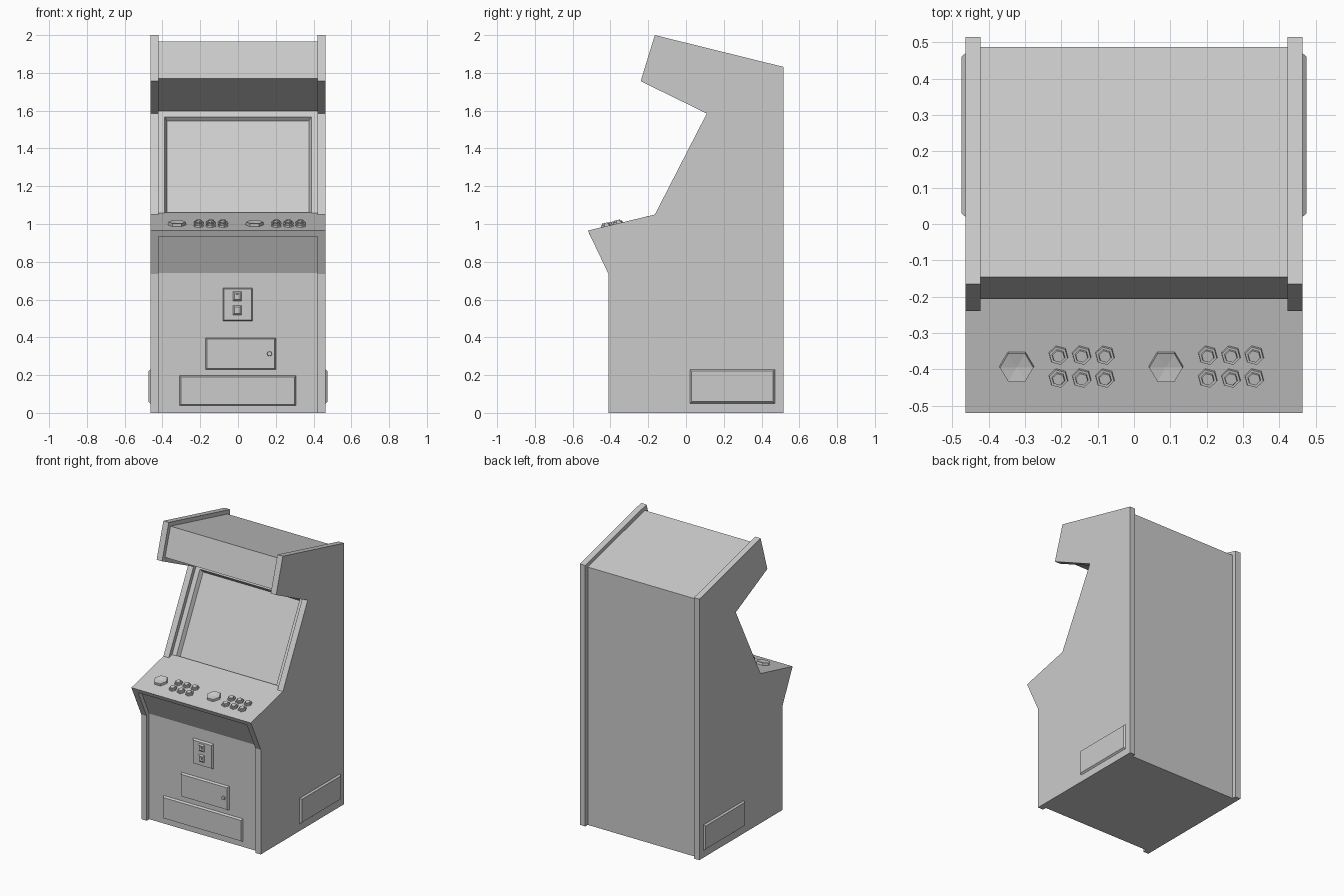
import bpy
import bmesh
from math import atan2, radians
from mathutils import Matrix, Vector

cube = bpy.data.objects.get("Cube")
if cube:
    bpy.data.objects.remove(cube, do_unlink=True)

grey = bpy.data.materials.new("cabinet_grey")
grey.use_nodes = True
grey.diffuse_color = (0.6, 0.6, 0.6, 1)
grey.node_tree.nodes["Principled BSDF"].inputs["Base Color"].default_value = (0.6, 0.6, 0.6, 1)

OUTER, INNER, STEP = 0.464, 0.422, 0.028


def finish(name, bm):
    bmesh.ops.recalc_face_normals(bm, faces=bm.faces)
    mesh = bpy.data.meshes.new(name)
    bm.to_mesh(mesh)
    bm.free()
    mesh.materials.append(grey)
    obj = bpy.data.objects.new(name, mesh)
    bpy.context.collection.objects.link(obj)
    return obj


def extrude_profile(points, x0, x1):
    """Solid from a (y, z) outline between two x positions."""
    bm = bmesh.new()
    face = bm.faces.new([bm.verts.new((x0, y, z)) for y, z in points])
    new = bmesh.ops.extrude_face_region(bm, geom=[face])["geom"]
    bmesh.ops.translate(bm, vec=(x1 - x0, 0, 0),
                        verts=[v for v in new if isinstance(v, bmesh.types.BMVert)])
    bmesh.ops.recalc_face_normals(bm, faces=bm.faces)
    return bm


def inset_profile(points, steps):
    """Move every edge of a counter-clockwise outline inward by its own step."""
    pts = [Vector(p) for p in points]
    lines = []
    for i, p in enumerate(pts):
        d = (pts[(i + 1) % len(pts)] - p).normalized()
        n = Vector((-d.y, d.x))
        lines.append((n, n.dot(p) + steps[i]))
    result = []
    for i in range(len(pts)):
        (a, s), (b, t) = lines[i - 1], lines[i]
        det = a.x * b.y - a.y * b.x
        result.append(((s * b.y - t * a.y) / det, (a.x * t - b.x * s) / det))
    return result


def plate(name, frame, u0, u1, v0, v1, height, taper, sink=0.005):
    """Raised panel with sloping edges, lying in the plane of a frame."""
    bm = bmesh.new()
    rings = []
    for w, t in ((-sink, 0), (0, 0), (height, taper)):
        rings.append([bm.verts.new(frame @ Vector((u, v, w))) for u, v in
                      ((u0 + t, v0 + t), (u1 - t, v0 + t), (u1 - t, v1 - t), (u0 + t, v1 - t))])
    for low, high in zip(rings, rings[1:]):
        for i in range(4):
            j = (i + 1) % 4
            bm.faces.new((low[i], low[j], high[j], high[i]))
    bm.faces.new(rings[0])
    bm.faces.new(rings[-1])
    return finish(name, bm)


def add_disc(bm, frame, r1, r2, low, high, sides, turn=0):
    place = frame @ Matrix.Translation((0, 0, (low + high) / 2)) @ Matrix.Rotation(radians(turn), 4, 'Z')
    return bmesh.ops.create_cone(bm, cap_ends=True, segments=sides, radius1=r1, radius2=r2,
                                 depth=high - low, matrix=place)["verts"]


# Side panels carry the full cabinet silhouette
silhouette = [(-0.41, 0), (0.515, 0), (0.515, 1.832), (-0.165, 2.0), (-0.24, 1.756),
              (0.11, 1.585), (-0.165, 1.05), (-0.52, 0.965), (-0.41, 0.735)]
for side, sign in (("left", 1), ("right", -1)):
    finish(side + "_side_panel", extrude_profile(silhouette, sign * INNER, sign * OUTER))

# Body between the panels, set back everywhere except the base
steps = [STEP] * len(silhouette)
steps[0] = 0
body = extrude_profile(inset_profile(silhouette, steps), -INNER, INNER)

# Recessed screen with sloping surround
slope = Vector((0, 0.275, 0.535)).normalized()
facing = Vector((0, -slope.z, slope.y))
screen = max(body.faces, key=lambda f: f.normal.dot(facing))
bmesh.ops.inset_individual(body, faces=[screen], thickness=0.048)
middle = screen.calc_center_median().z
for v in screen.verts:
    if v.co.z < middle:
        v.co -= slope * 0.016
bmesh.ops.inset_individual(body, faces=[screen], thickness=0.018, depth=-0.026)
finish("cabinet_body", body)

# Control deck, flush with the side panels
deck_outline = [(-0.52, 0.965), (-0.506, 0.935), (-0.125, 1.026), (-0.125, 1.0596)]
finish("control_deck", extrude_profile(deck_outline, -INNER, INNER))

# Joystick bases and buttons on the sloping deck
tilt = Matrix.Rotation(atan2(0.085, 0.355), 4, 'X')


def deck_frame(x, y):
    return Matrix.Translation((x, y, 0.965 + (y + 0.52) * 0.085 / 0.355)) @ tilt


for player, start in (("left_player", 0.088), ("right_player", -0.323)):
    bm = bmesh.new()
    frame = deck_frame(start, -0.392)
    add_disc(bm, frame, 0.048, 0.046, -0.004, 0.016, 6, 30)
    up = frame.to_3x3() @ Vector((0, 0, 1))
    bm.normal_update()
    cap = max(bm.faces, key=lambda f: f.normal.dot(up))
    centre = bmesh.ops.poke(bm, faces=[cap])["verts"][0]
    centre.co -= up * 0.006
    finish(player + "_joystick_base", bm)

    bm = bmesh.new()
    for column in range(3):
        for y in (-0.361, -0.424):
            frame = deck_frame(start + 0.115 + column * 0.064, y)
            add_disc(bm, frame, 0.028, 0.026, -0.004, 0.01, 6, 15)
            add_disc(bm, frame, 0.019, 0.017, 0.009, 0.018, 6, 15)
    finish(player + "_buttons", bm)

# Front panels
front = Matrix.Translation((0, -0.41 + STEP, 0)) @ Matrix.Rotation(radians(90), 4, 'X')
plate("coin_plate", front, -0.08, 0.078, 0.486, 0.662, 0.015, 0.007)
plate("service_door", front, -0.172, 0.2, 0.229, 0.397, 0.015, 0.007)
plate("lower_panel", front, -0.31, 0.307, 0.038, 0.197, 0.015, 0.007)
raised = front @ Matrix.Translation((0, 0, 0.015))
for name, z in (("upper_coin_slot", 0.618), ("lower_coin_slot", 0.544)):
    plate(name, raised, -0.026, 0.019, z - 0.025, z + 0.025, 0.008, 0.008)
    plate(name + "_insert", raised, -0.012, 0.005, z - 0.004, z + 0.012, 0.011, 0.002)
bm = bmesh.new()
add_disc(bm, raised @ Matrix.Translation((0.167, 0.313, 0)), 0.014, 0.012, -0.004, 0.01, 8)
finish("door_lock", bm)

# Low panels on both sides
outward = Matrix.Rotation(radians(90), 4, 'Z') @ Matrix.Rotation(radians(90), 4, 'X')
for side, sign in (("left", 1), ("right", -1)):
    frame = Matrix.Scale(sign, 4, (1, 0, 0)) @ Matrix.Translation((OUTER, 0, 0)) @ outward
    plate(side + "_side_vent", frame, 0.02, 0.47, 0.05, 0.23, 0.011, 0.009)
